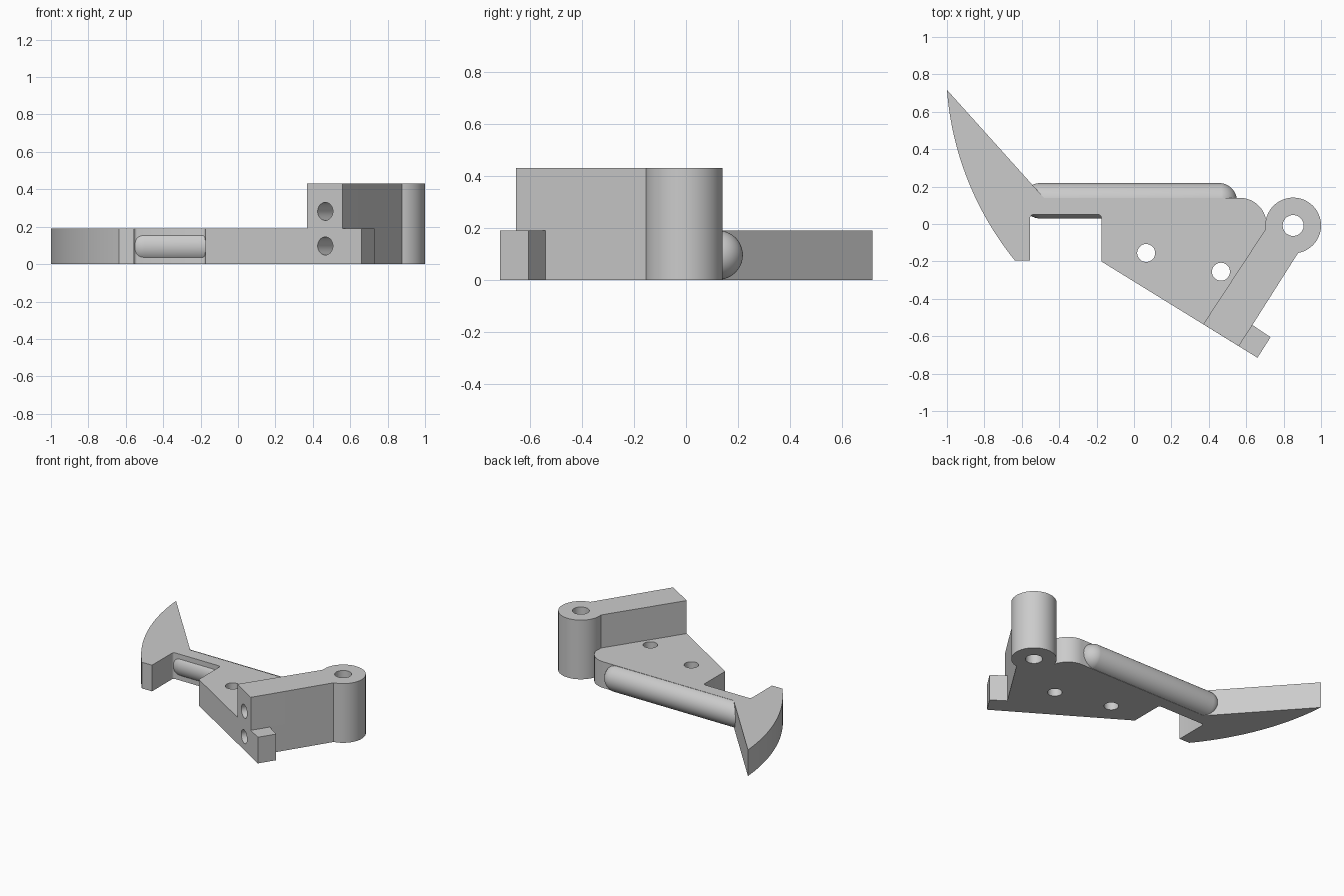
import bpy, bmesh, math
from mathutils import Vector

cube = bpy.data.objects.get("Cube")
if cube:
    bpy.data.objects.remove(cube, do_unlink=True)

grey = bpy.data.materials.new("plain grey")
grey.use_nodes = True
grey.diffuse_color = (0.6, 0.6, 0.6, 1)
grey.node_tree.nodes["Principled BSDF"].inputs["Base Color"].default_value = (0.6, 0.6, 0.6, 1)

PLATE_TOP, WALL_TOP = 0.19, 0.43
HOLE = 0.048
PIVOT = Vector((0.851, -0.008, 0))


def finish(bm, name):
    bmesh.ops.recalc_face_normals(bm, faces=bm.faces)
    mesh = bpy.data.meshes.new(name)
    bm.to_mesh(mesh)
    bm.free()
    obj = bpy.data.objects.new(name, mesh)
    bpy.context.collection.objects.link(obj)
    mesh.materials.append(grey)
    return obj


def prism(name, outline, z0, z1):
    bm = bmesh.new()
    face = bm.faces.new([bm.verts.new((x, y, z0)) for x, y in outline])
    top = bmesh.ops.extrude_face_region(bm, geom=[face])["geom"]
    verts = [v for v in top if isinstance(v, bmesh.types.BMVert)]
    bmesh.ops.translate(bm, verts=verts, vec=(0, 0, z1 - z0))
    return finish(bm, name)


def cylinder(name, start, end, radius, sides=48):
    start, end = Vector(start), Vector(end)
    bm = bmesh.new()
    bmesh.ops.create_cone(bm, cap_ends=True, segments=sides, radius1=radius,
                          radius2=radius, depth=(end - start).length)
    obj = finish(bm, name)
    obj.location = (start + end) / 2
    obj.rotation_mode = 'QUATERNION'
    obj.rotation_quaternion = (end - start).to_track_quat('Z', 'Y')
    return obj


def arc(a, b, sag, steps=16):
    """Points of a circular arc from a to b, bulging to the left by sag."""
    a, b = Vector(a), Vector(b)
    chord = b - a
    half = chord.length / 2
    radius = (half * half + sag * sag) / (2 * abs(sag))
    side = Vector((-chord.y, chord.x)).normalized() * math.copysign(1, sag)
    centre = (a + b) / 2 - side * (radius - abs(sag))
    spread = math.asin(half / radius)
    along = chord.normalized()
    angles = [spread * (2 * i / steps - 1) for i in range(steps + 1)]
    return [tuple(centre + radius * (along * math.sin(t) + side * math.cos(t))) for t in angles]


def drill(obj, holes):
    for start, end, radius in holes:
        cutter = cylinder("cutter", start, end, radius)
        cutter.hide_render = True
        mod = obj.modifiers.new("hole", 'BOOLEAN')
        mod.operation, mod.solver, mod.object = 'DIFFERENCE', 'EXACT', cutter
        bpy.context.view_layer.objects.active = obj
        bpy.ops.object.modifier_apply(modifier=mod.name)
        bpy.data.objects.remove(cutter, do_unlink=True)


def smooth(obj):
    bpy.ops.object.select_all(action='DESELECT')
    obj.select_set(True)
    bpy.context.view_layer.objects.active = obj
    bpy.ops.object.shade_smooth_by_angle(angle=math.radians(30))


# Base plate with curved blade, notch, front tab and scooped back corner
outline = arc((-1, 0.717), (-0.637, -0.195), -0.075, 24)
outline += [(-0.555, -0.195)]
outline += arc((-0.555, 0.035), (-0.54, 0.05), 0.004, 4)
outline += arc((-0.19, 0.05), (-0.175, 0.035), 0.004, 4)
outline += [(-0.175, -0.2), (0.66, -0.715), (0.73, -0.605), (0.633, -0.54),
            (0.893, -0.13), (0.715, -0.01), (0.72, 0.028)]
outline += arc((0.705, 0.03), (0.567, 0.14), -0.03)
outline += [(-0.481, 0.14)]
plate = prism("base_plate", outline, 0, PLATE_TOP)

# Upright wall above the plate, running to the pivot barrel
wall = prism("upright_wall", [(0.37, -0.536), (0.56, -0.653), (0.633, -0.54),
                              (0.893, -0.13), (0.715, -0.01)], PLATE_TOP, WALL_TOP)

# Pivot barrel
barrel = cylinder("pivot_barrel", PIVOT, PIVOT + Vector((0, 0, WALL_TOP)), 0.149, 64)

# Screw holes: two down through the plate, two into the front end, one in the barrel
down = [((x, y, -0.1), (x, y, 0.3), HOLE) for x, y in ((0.065, -0.155), (0.465, -0.255))]
run = Vector((0.54, 0.84, 0))


def front_hole(z):
    mouth = Vector((0.467, -0.595, z))
    return (mouth - run * 0.1, mouth + run * 0.3, HOLE)


drill(plate, down + [front_hole(0.097)])
drill(wall, [front_hole(0.282)])
drill(barrel, [(PIVOT - Vector((0, 0, 0.1)), PIVOT + Vector((0, 0, 0.6)), 0.056)])

# Round-ended rod along the back edge
bm = bmesh.new()
bmesh.ops.create_uvsphere(bm, u_segments=40, v_segments=24, radius=0.095)
for v in bm.verts:
    v.co = Vector((v.co.z, v.co.y, v.co.x))
    v.co.x += 0.455 if v.co.x > 0.001 else -0.5
rod = finish(bm, "back_rod")
rod.location = (0, 0.124, 0.095)

for part in (plate, wall, barrel, rod):
    smooth(part)
